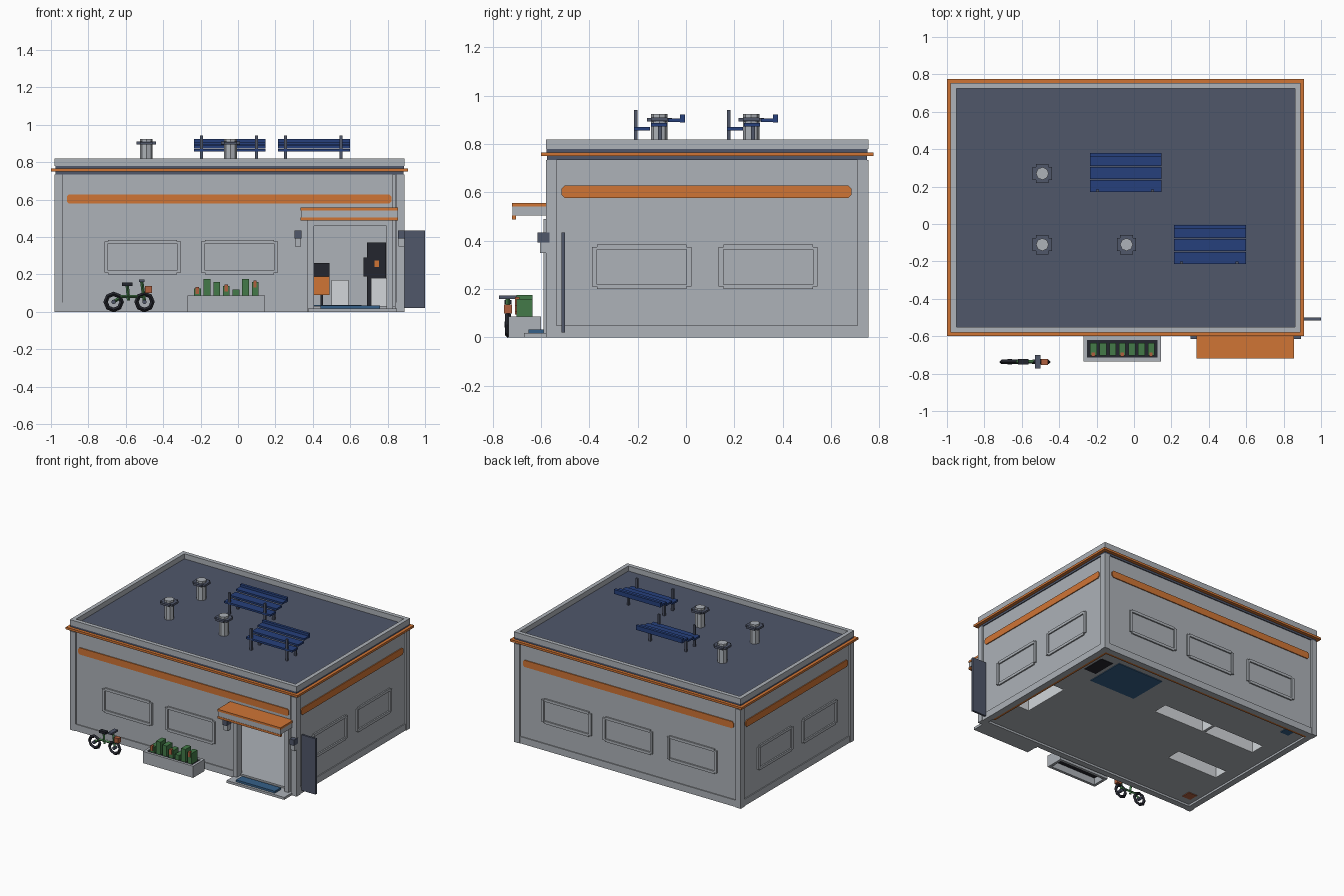
import bpy, bmesh
from mathutils import Vector
from math import pi

if "Cube" in bpy.data.objects:
    bpy.data.objects.remove(bpy.data.objects["Cube"])


def material(name, code):
    rgb = [int(code[i:i + 2], 16) / 255 for i in (0, 2, 4)]
    col = [c / 12.92 if c < 0.04 else ((c + 0.055) / 1.055) ** 2.4 for c in rgb] + [1]
    m = bpy.data.materials.new(name)
    m.use_nodes = True
    m.diffuse_color = col
    m.node_tree.nodes["Principled BSDF"].inputs["Base Color"].default_value = col
    return m


GREY = material("wall grey", "adb2b8")
ORANGE = material("trim orange", "d07535")
SLATE = material("slate", "50576a")
NAVY = material("panel navy", "26407c")
BLACK = material("rubber black", "24262e")
GREEN = material("leaf green", "437a48")
BROWN = material("terracotta", "b0603f")
BLUE = material("mat blue", "356088")
WHITE = material("furniture white", "d2d6da")


def finish(name, bm, mat):
    mesh = bpy.data.meshes.new(name)
    bm.to_mesh(mesh)
    bm.free()
    mesh.materials.append(mat)
    ob = bpy.data.objects.new(name, mesh)
    bpy.context.collection.objects.link(ob)
    return ob


def box(name, x0, x1, y0, y1, z0, z1, mat):
    bm = bmesh.new()
    bmesh.ops.create_cube(bm, size=1)
    bmesh.ops.scale(bm, vec=(abs(x1 - x0), abs(y1 - y0), abs(z1 - z0)), verts=bm.verts)
    bmesh.ops.translate(bm, vec=((x0 + x1) / 2, (y0 + y1) / 2, (z0 + z1) / 2), verts=bm.verts)
    return finish(name, bm, mat)


def rod(name, a, b, r, mat, sides=8):
    a, b = Vector(a), Vector(b)
    bm = bmesh.new()
    bmesh.ops.create_cone(bm, cap_ends=True, segments=sides, radius1=r, radius2=r, depth=(b - a).length)
    ob = finish(name, bm, mat)
    ob.location = (a + b) / 2
    ob.rotation_euler = (b - a).to_track_quat("Z", "Y").to_euler()
    return ob


# Outer footprint, and points on a wall: u along it, d inwards from its face
X0, X1, Y0, Y1, EAVE = -0.98, 0.89, -0.58, 0.755, 0.735


def at(wall, u, d):
    return {"front": (u, Y0 + d), "back": (u, Y1 - d), "left": (X1 - d, u), "right": (X0 + d, u)}[wall]


def wall_box(wall, part, u0, u1, z0, z1, d0, d1, mat):
    (xa, ya), (xb, yb) = at(wall, u0, d0), at(wall, u1, d1)
    return box(wall + "_" + part, xa, xb, ya, yb, z0, z1, mat)


def stripe(wall, u0, u1, z0, z1, c):
    outline = [(u0 + c, z0), (u1 - c, z0), (u1, z0 + c), (u1, z1 - c),
               (u1 - c, z1), (u0 + c, z1), (u0, z1 - c), (u0, z0 + c)]
    bm = bmesh.new()
    rings = [[bm.verts.new((*at(wall, u, d), z)) for u, z in outline] for d in (0.005, 0.013)]
    for ring in rings:
        bm.faces.new(ring)
    for i in range(8):
        j = (i + 1) % 8
        bm.faces.new((rings[0][i], rings[0][j], rings[1][j], rings[1][i]))
    bmesh.ops.recalc_face_normals(bm, faces=bm.faces)
    finish(wall + "_stripe", bm, ORANGE)


def window(wall, u, width=0.41, z0=0.2, z1=0.385, t=0.02):
    h = width / 2
    for s in (-1, 1):
        wall_box(wall, "window_side", u + s * h, u + s * (h - t), z0 + 0.01, z1 - 0.01, 0, 0.02, GREY)
    for z in (z0, z1 - t):
        wall_box(wall, "window_rail", u - h + t, u + h - t, z, z + t, 0.002, 0.02, GREY)


# Walls, with the doorway left open at the front
DOOR0, DOOR1 = 0.37, 0.83
spans = {"front": [(X0, DOOR0), (DOOR1, X1)], "back": [(X0, X1)], "left": [(Y0, Y1)], "right": [(Y0, Y1)]}
for wall, pieces in spans.items():
    for a, b in pieces:
        wall_box(wall, "wall", a + 0.012, b - 0.012 * (b != DOOR0), 0, EAVE, 0.012, 0.05, GREY)
        wall_box(wall, "base_rail", a + 0.01, b - 0.01, 0, 0.05, 0.005, 0.012, GREY)
    lo, hi = pieces[0][0], pieces[-1][1]
    stripe(wall, lo + 0.065, hi - 0.07, 0.578, 0.628, 0.012)
wall_box("front", "wall_over_door", DOOR0, DOOR1, 0.46, EAVE, 0.012, 0.05, GREY)
for x in (X0, X1 - 0.045):
    for y in (Y0, Y1 - 0.045):
        box("corner_post", x, x + 0.045, y, y + 0.045, 0, EAVE, GREY)
for wall, centres in {"front": (-0.51, 0.008), "back": (0.46, -0.045, -0.575),
                      "left": (-0.183, 0.34), "right": (-0.183, 0.34)}.items():
    for u in centres:
        window(wall, u)

# Cornice, roof and parapet
box("lower_band", X0 + 0.005, X1 - 0.005, Y0 + 0.005, Y1 - 0.005, EAVE, 0.75, SLATE)
box("cornice", -1, 0.91, -0.6, 0.775, 0.75, 0.766, ORANGE)
box("roof", X0 + 0.003, X1 - 0.003, Y0 + 0.003, Y1 - 0.003, 0.766, 0.782, SLATE)
for wall, a, b in (("front", X0, X1), ("back", X0, X1), ("left", Y0 + 0.03, Y1 - 0.03), ("right", Y0 + 0.03, Y1 - 0.03)):
    wall_box(wall, "parapet", a, b, 0.78, 0.82, 0, 0.03, GREY)

# Roof vents
for x, y in ((-0.49, 0.27), (-0.49, -0.11), (-0.04, -0.11)):
    rod("vent_pipe", (x, y, 0.78), (x, y, 0.925), 0.034, GREY)
    box("vent_collar", x - 0.052, x + 0.052, y - 0.034, y + 0.034, 0.895, 0.91, SLATE)
    box("vent_collar_cross", x - 0.034, x + 0.034, y - 0.052, y + 0.052, 0.894, 0.909, SLATE)

# Stepped slatted panels on the roof
for x, y in ((-0.235, 0.17), (0.215, -0.215)):
    w = 0.383
    for i in range(3):
        box("panel_slat", x, x + w, y + 0.07 * i, y + 0.07 * i + 0.066, 0.856 + 0.018 * i, 0.87 + 0.018 * i, NAVY)
    box("panel_back", x, x + w, y + 0.19, y + 0.21, 0.89, 0.923, NAVY)
    for px in (x + 0.04, x + 0.335):
        box("panel_post", px - 0.008, px + 0.008, y, y + 0.014, 0.78, 0.942, SLATE)
        box("panel_leg", px - 0.008, px + 0.008, y + 0.1, y + 0.115, 0.78, 0.88, SLATE)

# Doorway, open door, canopy, lamps and step
for x in (DOOR0, DOOR1 - 0.035):
    box("door_post", x, x + 0.035, -0.59, -0.53, 0, 0.49, GREY)
box("door_lintel", DOOR0, DOOR1, -0.59, -0.53, 0.46, 0.49, GREY)
box("open_door", 0.885, 1, -0.515, -0.5, 0.02, 0.435, SLATE)
box("canopy", 0.337, 0.853, -0.718, -0.57, 0.505, 0.542, GREY)
box("canopy_top", 0.335, 0.855, -0.72, -0.57, 0.542, 0.557, ORANGE)
box("canopy_lip", 0.335, 0.855, -0.72, -0.703, 0.489, 0.505, ORANGE)
for x in (0.305, 0.858):
    box("lamp", x, x + 0.032, -0.605, -0.565, 0.35, 0.392, GREY)
    box("lamp_cap", x - 0.002, x + 0.034, -0.615, -0.565, 0.392, 0.435, SLATE)
box("doorstep", 0.375, 0.85, -0.67, -0.53, 0, 0.018, GREY)
box("doormat", 0.44, 0.76, -0.652, -0.58, 0.018, 0.033, BLUE)

# Planter and shrubs
px0, px1, py0, py1 = -0.27, 0.145, -0.735, -0.6
for y in (py0, py1 - 0.02):
    box("planter_long_side", px0, px1, y, y + 0.02, 0, 0.087, GREY)
for x in (px0, px1 - 0.02):
    box("planter_end", x, x + 0.02, py0 + 0.02, py1 - 0.02, 0, 0.087, GREY)
box("planter_soil", px0 + 0.02, px1 - 0.02, py0 + 0.02, py1 - 0.02, 0.05, 0.08, BLACK)
for i, top in enumerate((0.125, 0.175, 0.16, 0.138, 0.118, 0.176, 0.16)):
    x = -0.235 + 0.0515 * i
    box("shrub", x, x + 0.036, -0.702, -0.635, 0.075, top, GREEN)
    if i % 3 == 0:
        box("flower", x + 0.008, x + 0.026, -0.708, -0.688, top - 0.03, top + 0.008, BROWN)

# Bicycle
by, rear, front = -0.737, -0.665, -0.5
for x in (rear, front):
    bpy.ops.mesh.primitive_torus_add(location=(x, by, 0.053), rotation=(pi / 2, 0, 0), major_radius=0.043,
                                     minor_radius=0.012, major_segments=8, minor_segments=4)
    bpy.context.object.name = "bicycle_wheel"
    bpy.context.object.data.materials.append(BLACK)
    rod("wheel_hub", (x, by - 0.015, 0.053), (x, by + 0.015, 0.053), 0.012, SLATE)
seat, head, crank = (-0.592, by, 0.14), (-0.515, by, 0.165), (-0.585, by, 0.06)
for a, b in (((rear, by, 0.053), (-0.62, by, 0.082)), ((-0.63, by, 0.082), (-0.51, by, 0.082)),
             (crank, seat), ((front, by, 0.053), head)):
    rod("bicycle_frame", a, b, 0.009, GREEN, 4)
box("bicycle_seat", -0.62, -0.565, by - 0.015, by + 0.015, 0.138, 0.156, BLACK)
box("handlebar", -0.53, -0.5, by - 0.036, by + 0.036, 0.16, 0.174, SLATE)
box("bicycle_basket", -0.497, -0.46, by - 0.016, by + 0.016, 0.1, 0.137, BROWN)

# Floor, open beneath the hollow shelf units
shelves = [(-0.37, 0.06, 0.28, 0.4), (-0.81, -0.38, 0.28, 0.4), (-0.84, -0.41, -0.14, -0.02), (0.71, 0.82, -0.26, 0.12)]
xs = sorted({X0 + 0.05, X1 - 0.05, *(v for s in shelves for v in s[:2])})
ys = sorted({Y0 + 0.03, Y1 - 0.05, *(v for s in shelves for v in s[2:])})
bm = bmesh.new()
grid = [[bm.verts.new((x, y, 0.03)) for y in ys] for x in xs]
for i in range(len(xs) - 1):
    for j in range(len(ys) - 1):
        cx, cy = (xs[i] + xs[i + 1]) / 2, (ys[j] + ys[j + 1]) / 2
        if not any(a < cx < b and c < cy < d for a, b, c, d in shelves):
            bm.faces.new((grid[i][j], grid[i + 1][j], grid[i + 1][j + 1], grid[i][j + 1]))
floor = finish("floor", bm, GREY)
floor.modifiers.new("thickness", "SOLIDIFY").thickness = 0.015
for a, b, c, d in shelves:
    unit = box("shelf_unit", a, b, c, d, 0.015, 0.18, WHITE)
    bm = bmesh.new()
    bm.from_mesh(unit.data)
    bmesh.ops.delete(bm, geom=[f for f in bm.faces if f.normal.z < -0.5], context="FACES_ONLY")
    bm.to_mesh(unit.data)
    bm.free()
    unit.modifiers.new("panel", "SOLIDIFY").thickness = 0.008

# Interior furniture and skirting
wall_box("left", "skirting", Y0 + 0.1, Y1 - 0.05, 0.001, 0.015, 0.05, 0.068, ORANGE)
wall_box("back", "skirting", X0 + 0.05, X1 - 0.05, 0.001, 0.015, 0.05, 0.068, ORANGE)
box("rug", 0.28, 0.66, 0.33, 0.63, 0.01, 0.036, BLUE)
box("desk", 0.36, 0.49, 0.35, 0.5, 0.09, 0.19, ORANGE)
box("desk_leg", 0.44, 0.455, 0.4, 0.415, 0.03, 0.09, BLACK)
box("screen", 0.4, 0.49, 0.4, 0.42, 0.19, 0.26, BLACK)
box("cabinet", 0.5, 0.59, 0.4, 0.5, 0.03, 0.17, WHITE)
box("machine", 0.69, 0.79, 0.42, 0.6, 0.012, 0.37, BLACK)
box("machine_shelf", 0.67, 0.69, 0.42, 0.6, 0.19, 0.29, BLACK)
box("machine_light", 0.73, 0.755, 0.413, 0.42, 0.24, 0.275, ORANGE)
box("corner_pot", -0.89, -0.82, -0.47, -0.4, 0.01, 0.1, BROWN)
box("corner_plant", -0.885, -0.825, -0.465, -0.405, 0.1, 0.25, GREEN)
box("water_stand", -0.84, -0.77, 0.62, 0.69, 0.01, 0.2, BLUE)
